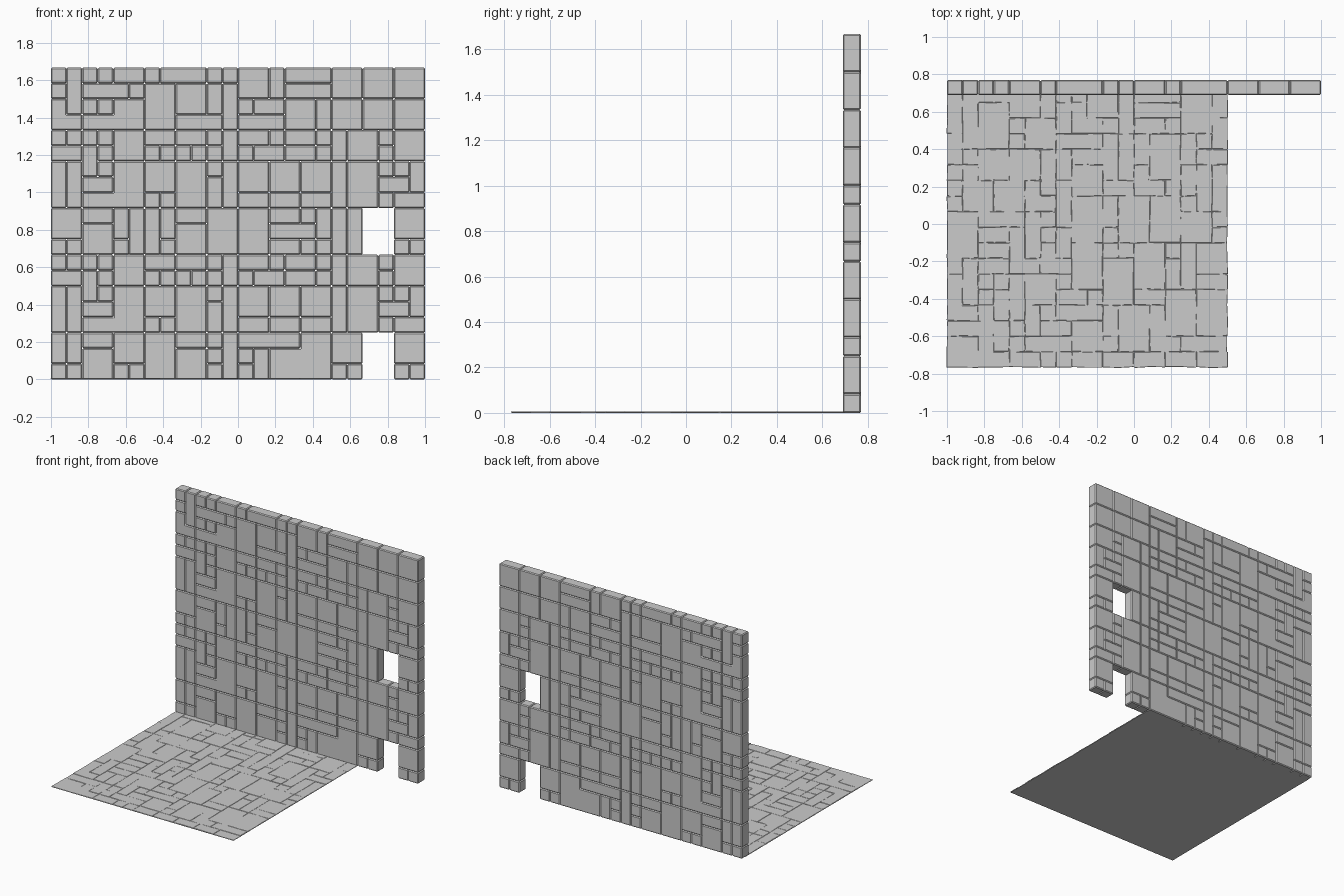
import bpy, bmesh, random
from mathutils import Matrix, Vector

random.seed(4)
if "Cube" in bpy.data.objects:
    bpy.data.objects.remove(bpy.data.objects["Cube"], do_unlink=True)

CELL = 1 / 12

stone = bpy.data.materials.new("grey_stone")
stone.use_nodes = True
GREY = (0.6, 0.6, 0.6, 1)
stone.diffuse_color = GREY
stone.node_tree.nodes["Principled BSDF"].inputs["Base Color"].default_value = GREY

# Masonry bands: touching equal letters form one stone, dots are openings
CROWN = """
abcdeemnnnopAABCCCMMNNOO
fbggghqqrrstAABDDDMMNNOO
ibjkllqqrrstEFFGGHPPQQRR
iillllqquuutIIIGGHPPQQRR
"""
COURSES = """
abcdeemmnnopAABCCDMNNOSS
ffgheeqrstupEFFGGHMNNPSS
abgcddmmnnovAABBCCQRROUV
abeeddmmnnqvAABBCCQRRWWV
abddddrsnnqvDDEEFFQRRMNN
"""
WINDOW_BAND = """
ccffghrtppuuAAGGHIOP..QQ
ccaaghrtmmuuAABBBIOP..QQ
dbaaehrvmmuuAACCDEOP..RS
"""
DOOR_BAND = """
cdaaeemmnntwFFFFGGSS..PP
cdffeemmoopwHIGGGGSS..PP
abffghmmooqwJIGGGGOT..QR
"""


def stones(plan):
    """Group the cells of a plan into connected stones."""
    cells = {(c, r): k for r, row in enumerate(reversed(plan))
             for c, k in enumerate(row) if k != "."}
    while cells:
        start = next(iter(cells))
        key = cells.pop(start)
        group, todo = [start], [start]
        while todo:
            c, r = todo.pop()
            for n in ((c + 1, r), (c - 1, r), (c, r + 1), (c, r - 1)):
                if cells.get(n) == key:
                    del cells[n]
                    group.append(n)
                    todo.append(n)
        yield group


def masonry(name, plan, matrix, depth, bevel, jitter=0, lift=0):
    """Lay the stones face up, then thicken and bevel them."""
    bm = bmesh.new()
    for group in stones(plan):
        corners = {}
        rise = random.uniform(-lift, lift)

        def corner(c, r):
            if (c, r) not in corners:
                corners[c, r] = bm.verts.new((c * CELL, r * CELL, rise))
            return corners[c, r]

        for c, r in group:
            bm.faces.new([corner(c, r), corner(c + 1, r),
                          corner(c + 1, r + 1), corner(c, r + 1)])
    bmesh.ops.dissolve_limit(bm, angle_limit=0.01, verts=bm.verts[:], edges=bm.edges[:])
    for v in bm.verts:
        v.co += Vector((random.uniform(-jitter, jitter), random.uniform(-jitter, jitter), 0))
    bm.transform(matrix)
    mesh = bpy.data.meshes.new(name)
    bm.to_mesh(mesh)
    bm.free()
    mesh.materials.append(stone)
    obj = bpy.data.objects.new(name, mesh)
    bpy.context.collection.objects.link(obj)
    solid = obj.modifiers.new("thickness", "SOLIDIFY")
    solid.thickness = depth
    solid.offset = -1
    edge = obj.modifiers.new("worn_edges", "BEVEL")
    edge.width = bevel
    edge.segments = 1


def random_paving(size):
    """Fill a square plan with random small rectangles."""
    plan = [[None] * size for _ in range(size)]
    shapes = [(1, 1), (2, 1), (1, 2), (2, 2), (3, 1), (1, 3), (2, 3)]
    key = 0
    for r in range(size):
        for c in range(size):
            if plan[r][c] is not None:
                continue
            w, h = random.choice(shapes)
            key += 1
            for y in range(r, min(r + h, size)):
                for x in range(c, min(c + w, size)):
                    if plan[y][x] is None:
                        plan[y][x] = key
    return plan


# Upright wall, stacked from the ground in bands
upright = Matrix.Rotation(1.5707963, 4, "X")
height = 0
for name, band in (("wall_door_band", DOOR_BAND), ("wall_lower_courses", COURSES),
                   ("wall_window_band", WINDOW_BAND), ("wall_upper_courses", COURSES),
                   ("wall_crown", CROWN)):
    rows = band.split()
    place = Matrix.Translation((-1, 0.69, height * CELL)) @ upright
    masonry(name, rows, place, 0.08, 0.006)
    height += len(rows)

# Thin paved floor
masonry("floor_paving", random_paving(18),
        Matrix.Translation((-1, -0.767, 0.006)), 0.004, 0.0018, 0.003, 0.0008)

# Bedding slab under the paving
bpy.ops.mesh.primitive_cube_add(size=1, location=(-0.25, -0.017, 0.0015))
bed = bpy.context.object
bed.name = "floor_bed"
bed.scale = (1.496, 1.496, 0.003)
bed.data.materials.append(stone)
